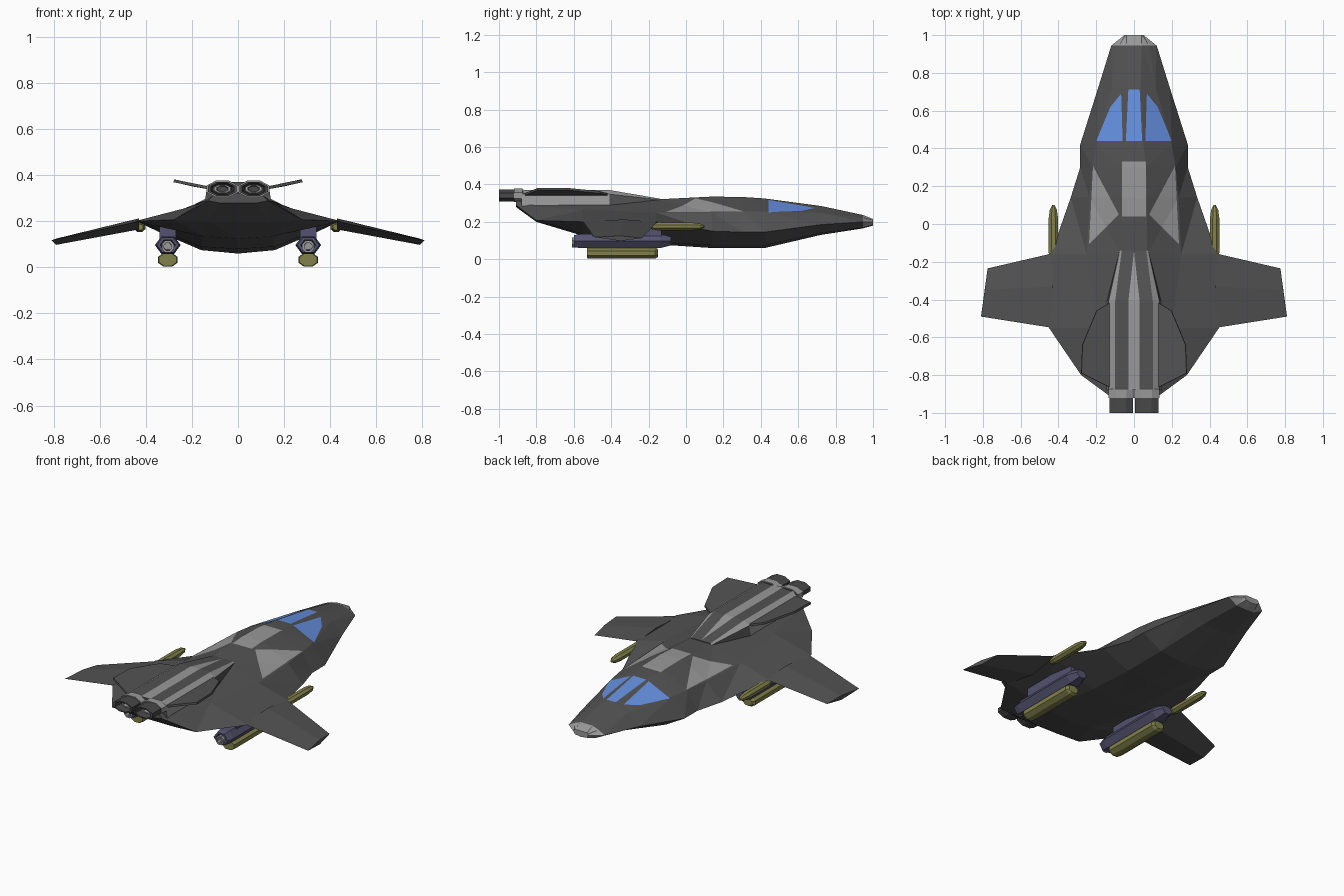
import bpy, bmesh, math
from mathutils import Vector

cube = bpy.data.objects.get("Cube")
if cube:
    bpy.data.objects.remove(cube, do_unlink=True)


def material(name, r, g, b):
    m = bpy.data.materials.new(name)
    m.use_nodes = True
    m.diffuse_color = (r, g, b, 1)
    node = next(n for n in m.node_tree.nodes if n.type == 'BSDF_PRINCIPLED')
    node.inputs["Base Color"].default_value = (r, g, b, 1)
    return m


HULL = material("dark grey hull", .085, .085, .085)
PANEL = material("light grey panel", .32, .32, .32)
GLASS = material("blue glass", .13, .28, .75)
POD = material("slate purple", .09, .085, .16)
OLIVE = material("olive", .22, .22, .07)
NOZZLE = material("engine grey", .065, .065, .065)


def finish(name, bm, *mats):
    bmesh.ops.recalc_face_normals(bm, faces=bm.faces)
    me = bpy.data.meshes.new(name)
    bm.to_mesh(me)
    bm.free()
    for m in mats:
        me.materials.append(m)
    ob = bpy.data.objects.new(name, me)
    bpy.context.collection.objects.link(ob)
    return ob


def mirror(ob):
    ob.modifiers.new("Mirror", 'MIRROR')


def skin(rings):
    """Bridge rings of 3D points and cap both ends."""
    bm = bmesh.new()
    vs = [[bm.verts.new(p) for p in ring] for ring in rings]
    n = len(vs[0])
    for a, b in zip(vs, vs[1:]):
        for i in range(n):
            j = (i + 1) % n
            bm.faces.new((a[i], a[j], b[j], b[i]))
    bm.faces.new(vs[0])
    bm.faces.new(vs[-1])
    return bm


def symmetric(y, half):
    """Full ring from a right-hand half profile of (x, z)."""
    other = [(-x, z) for x, z in reversed(half) if x > 0]
    return [(x, y, z) for x, z in half + other]


def tube(name, cx, cz, rx, rz, stations, n, mat):
    """Faceted tube along y; stations are (y, scale)."""
    off = math.pi / 8 if n == 8 else 0
    k = 1 / math.cos(off)
    ang = [off + math.tau * i / n for i in range(n)]
    rings = [[(cx + rx * k * s * math.cos(a), y, cz + rz * k * s * math.sin(a))
              for a in ang] for y, s in stations]
    return finish(name, skin(rings), mat)


def paint(bm, poly, index):
    """Cut a convex outline into the upper faces and colour its inside."""
    pts = [Vector((x, y, 0)) for x, y in poly]
    edges = list(zip(pts, pts[1:] + pts[:1]))
    lo, hi = min(p.y for p in pts), max(p.y for p in pts)
    normals = [(b - a).cross(Vector((0, 0, 1))).normalized() for a, b in edges]
    for (a, b), no in zip(edges, normals):
        bm.normal_update()
        faces = [f for f in bm.faces if f.normal.z > .05
                 and min(v.co.y for v in f.verts) < hi
                 and max(v.co.y for v in f.verts) > lo]
        geom = faces + list({e for f in faces for e in f.edges}) \
            + list({v for f in faces for v in f.verts})
        bmesh.ops.bisect_plane(bm, geom=geom, dist=1e-5, plane_co=a, plane_no=no)
    bm.normal_update()
    for f in bm.faces:
        c = f.calc_center_median()
        side = [(c - a).dot(no) for (a, b), no in zip(edges, normals)]
        if f.normal.z > .05 and (max(side) < 0 or min(side) > 0):
            f.material_index = index


# Hull: y, top shoulder, upper flank, edge, belly corner, keel height
hull_sections = [
    (1, (.04, .215), (.045, .21), (.05, .2), (.04, .185), .18),
    (.945, (.04, .237), (.08, .222), (.12, .2), (.06, .168), .165),
    (.72, (.035, .285), (.115, .248), (.19, .185), (.1, .14), .13),
    (.42, (.05, .325), (.2, .255), (.285, .145), (.16, .075), .06),
    (.3, (.063, .333), (.22, .255), (.285, .145), (.16, .075), .06),
    (.14, (.07, .335), (.235, .25), (.335, .15), (.16, .075), .06),
    (-.16, (.07, .32), (.25, .25), (.44, .2), (.16, .09), .08),
    (-.55, (.1, .31), (.2, .265), (.45, .2), (.15, .135), .125),
    (-.8, (.1, .31), (.16, .28), (.28, .207), (.13, .2), .2),
    (-.91, (.08, .32), (.11, .31), (.13, .29), (.08, .28), .28),
]
bm = skin([symmetric(y, [a, b, c, d, (0, e)])
           for y, a, b, c, d, e in hull_sections])
bmesh.ops.recalc_face_normals(bm, faces=bm.faces)
bmesh.ops.triangulate(bm, faces=bm.faces)
# Canopy glass and roof panels
paint(bm, [(-.043, .44), (.043, .44), (.03, .712), (-.03, .712)], 2)
paint(bm, [(-.063, .04), (.063, .04), (.063, .33), (-.063, .33)], 1)
for s in (1, -1):
    paint(bm, [(s * .06, .44), (s * .2, .44), (s * .125, .62),
               (s * .068, .69)], 2)
    paint(bm, [(s * .08, .05), (s * .238, -.106), (s * .217, .307)], 1)
# Nose cap
for f in bm.faces:
    if f.calc_center_median().y > .946:
        f.material_index = 1
finish("hull", bm, HULL, PANEL, GLASS)

# Dorsal engine housing with light strips and side panels
front = [(.065, .324), (.075, .318), (.08, .29)]
full = [(.1, .37), (.135, .348), (.145, .28)]
bm = skin([symmetric(-.14, front), symmetric(-.41, full), symmetric(-.88, full)])
bmesh.ops.recalc_face_normals(bm, faces=bm.faces)
for f in bm.faces:
    c = f.calc_center_median()
    if .05 < abs(c.x) < .13 and f.normal.z > .3:
        f.material_index = 1
    elif abs(c.x) > .13 and c.y < -.41:
        f.material_index = 1
bmesh.ops.triangulate(bm, faces=bm.faces)
paint(bm, [(-.03, -.41), (.03, -.41), (.03, -.88), (-.03, -.88)], 1)
paint(bm, [(-.03, -.41), (.03, -.41), (0, -.141)], 1)
finish("engine_housing", bm, HULL, PANEL)

# Tail fins
bm = bmesh.new()
bm.faces.new([bm.verts.new(p) for p in (
    (.12, -.41, .338), (.2, -.46, .352), (.275, -.64, .37),
    (.28, -.79, .37), (.12, -.87, .338))])
fin = finish("tail_fins", bm, HULL)
fin.modifiers.new("Thickness", 'SOLIDIFY').thickness = .012
mirror(fin)

# Wings
root = [(.43, -.155, .198), (.43, -.33, .213), (.43, -.55, .2), (.43, -.35, .165)]
tip = [(.775, -.235, .113), (.79, -.35, .125), (.81, -.49, .118), (.79, -.35, .098)]
mirror(finish("wings", skin([root, tip]), HULL))

for side, s in (("left", 1), ("right", -1)):
    # Exhausts and collars
    x = s * .068
    tube(side + "_nozzle", x, .341, .062, .031,
         [(-.87, 1), (-1, 1), (-1, .8), (-.94, .65)], 8, NOZZLE)
    tube(side + "_collar", x, .341, .068, .036,
         [(-.875, 1), (-.92, 1)], 8, PANEL)
    tube(side + "_exhaust_ring", x, .341, .036, .018,
         [(-.93, 1), (-.96, 1), (-.96, .7), (-.94, .6)], 8, PANEL)

    # Underwing pods
    x = s * .305
    tube(side + "_pod", x, .097, .056, .044,
         [(-.08, .6), (-.14, 1), (-.56, 1), (-.6, .85), (-.6, .6), (-.57, .5)],
         6, POD)
    tube(side + "_pod_ring", x, .09, .026, .026,
         [(-.56, 1), (-.61, 1), (-.61, .65), (-.58, .6)], 8, PANEL)
    tube(side + "_lower_tank", x, .033, .043, .03,
         [(-.15, .7), (-.165, 1), (-.515, 1), (-.53, .9)], 8, OLIVE)
    pylon = [[(x + dx, y, z) for dx, y in
              ((-.035, -.13), (.035, -.13), (.035, -.5), (-.035, -.5))]
             for z in (.11, .19)]
    finish(side + "_pylon", skin(pylon), POD)

    # Missiles beside the hull
    tube(side + "_missile", s * .427, .175, .025, .021,
         [(-.19, .6), (-.15, 1), (.03, 1), (.075, .75), (.1, .25)], 8, OLIVE)
